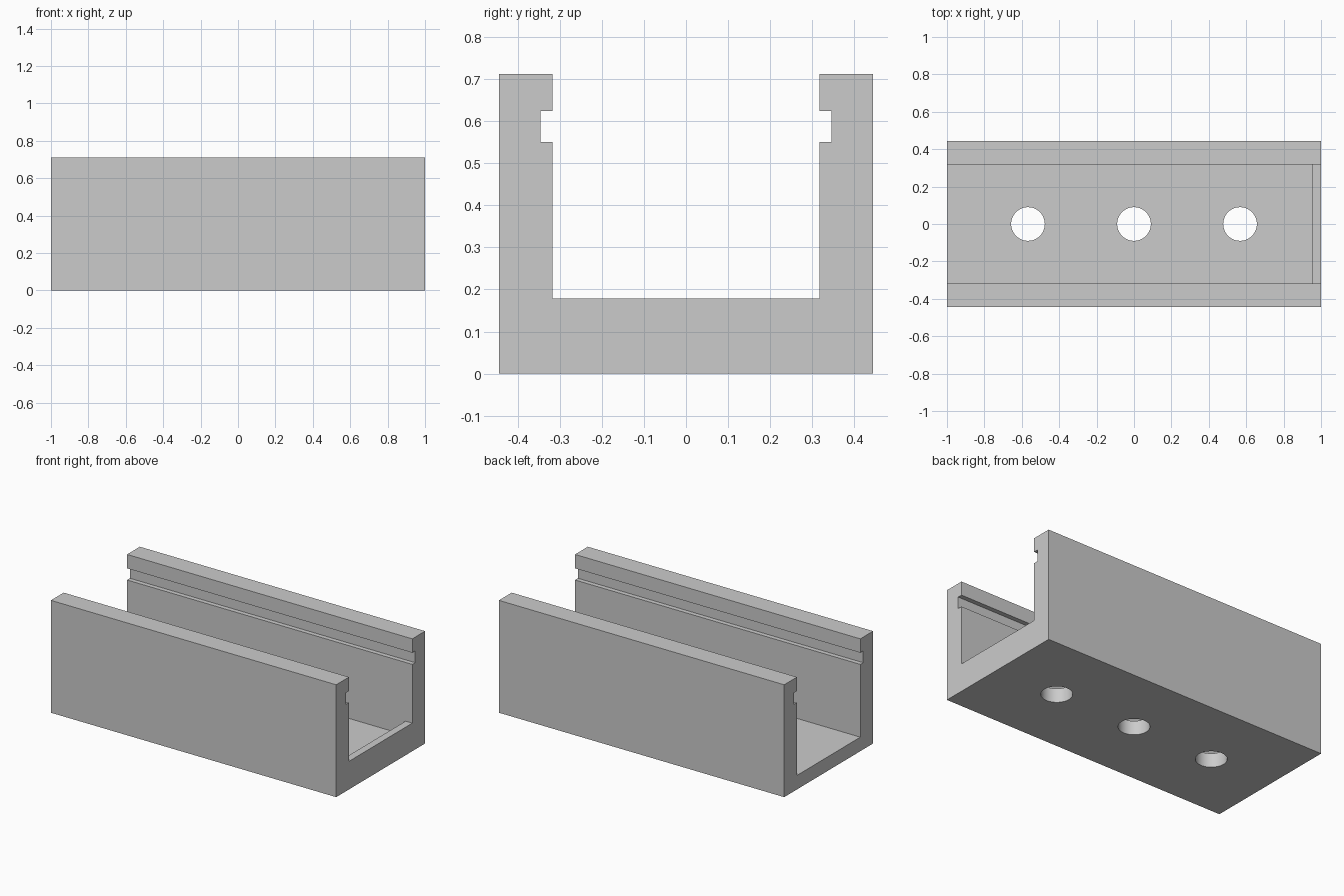
import bpy, bmesh, math
from mathutils import Matrix, Vector

cube = bpy.data.objects.get("Cube")
if cube:
    bpy.data.objects.remove(cube, do_unlink=True)

HALF_W, INNER, GROOVE = 0.445, 0.317, 0.346
HEIGHT, LIP_Z, FLOOR_Z = 0.712, 0.178, 0.089
LIP_X = 0.953
HOLE_R, HOLE_GAP = 0.09, 0.567

grey = bpy.data.materials.new("plain grey")
grey.use_nodes = True
colour = (0.6, 0.6, 0.6, 1)
grey.diffuse_color = colour
grey.node_tree.nodes["Principled BSDF"].inputs["Base Color"].default_value = colour


def add_object(name, bm):
    bmesh.ops.recalc_face_normals(bm, faces=bm.faces[:])
    mesh = bpy.data.meshes.new(name)
    bm.to_mesh(mesh)
    bm.free()
    mesh.materials.append(grey)
    obj = bpy.data.objects.new(name, mesh)
    bpy.context.collection.objects.link(obj)
    return obj


def prism(name, profile, x0, x1):
    """Extrude a (y, z) profile along x."""
    bm = bmesh.new()
    face = bm.faces.new([bm.verts.new((x0, y, z)) for y, z in profile])
    out = bmesh.ops.extrude_face_region(bm, geom=[face], use_keep_orig=True)
    for v in out["geom"]:
        if isinstance(v, bmesh.types.BMVert):
            v.co.x = x1
    return add_object(name, bm)


def cut(target, cutter):
    cutter.hide_render = True
    mod = target.modifiers.new("cut", 'BOOLEAN')
    mod.operation, mod.solver, mod.object = 'DIFFERENCE', 'EXACT', cutter
    bpy.context.view_layer.objects.active = target
    bpy.ops.object.modifier_apply(modifier=mod.name)
    bpy.data.objects.remove(cutter, do_unlink=True)


# U-shaped channel with a groove along each inner wall
half = [(HALF_W, 0), (HALF_W, HEIGHT), (INNER, HEIGHT), (INNER, 0.624),
        (GROOVE, 0.624), (GROOVE, 0.55), (INNER, 0.55), (INNER, LIP_Z)]
profile = half + [(-y, z) for y, z in reversed(half)]
channel = prism("channel", profile, -1, 1)

# Sunken floor, leaving a raised lip at one end
pocket = [(INNER, FLOOR_Z), (INNER, 0.3), (-INNER, 0.3), (-INNER, FLOOR_Z)]
cut(channel, prism("floor_cutter", pocket, -1.1, LIP_X))

# Three mounting holes through the floor
for i in (-1, 0, 1):
    bm = bmesh.new()
    bmesh.ops.create_cone(bm, cap_ends=True, segments=48, radius1=HOLE_R,
                          radius2=HOLE_R, depth=0.6,
                          matrix=Matrix.Translation(Vector((i * HOLE_GAP, 0, 0))))
    cut(channel, add_object("hole_cutter", bm))

# Merge flat regions and shade the holes smooth
bm = bmesh.new()
bm.from_mesh(channel.data)
bmesh.ops.remove_doubles(bm, verts=bm.verts[:], dist=1e-5)
bmesh.ops.dissolve_limit(bm, angle_limit=math.radians(1),
                         verts=bm.verts[:], edges=bm.edges[:])
bm.to_mesh(channel.data)
bm.free()
bpy.ops.object.select_all(action='DESELECT')
channel.select_set(True)
bpy.context.view_layer.objects.active = channel
bpy.ops.object.shade_smooth_by_angle(angle=math.radians(30))
